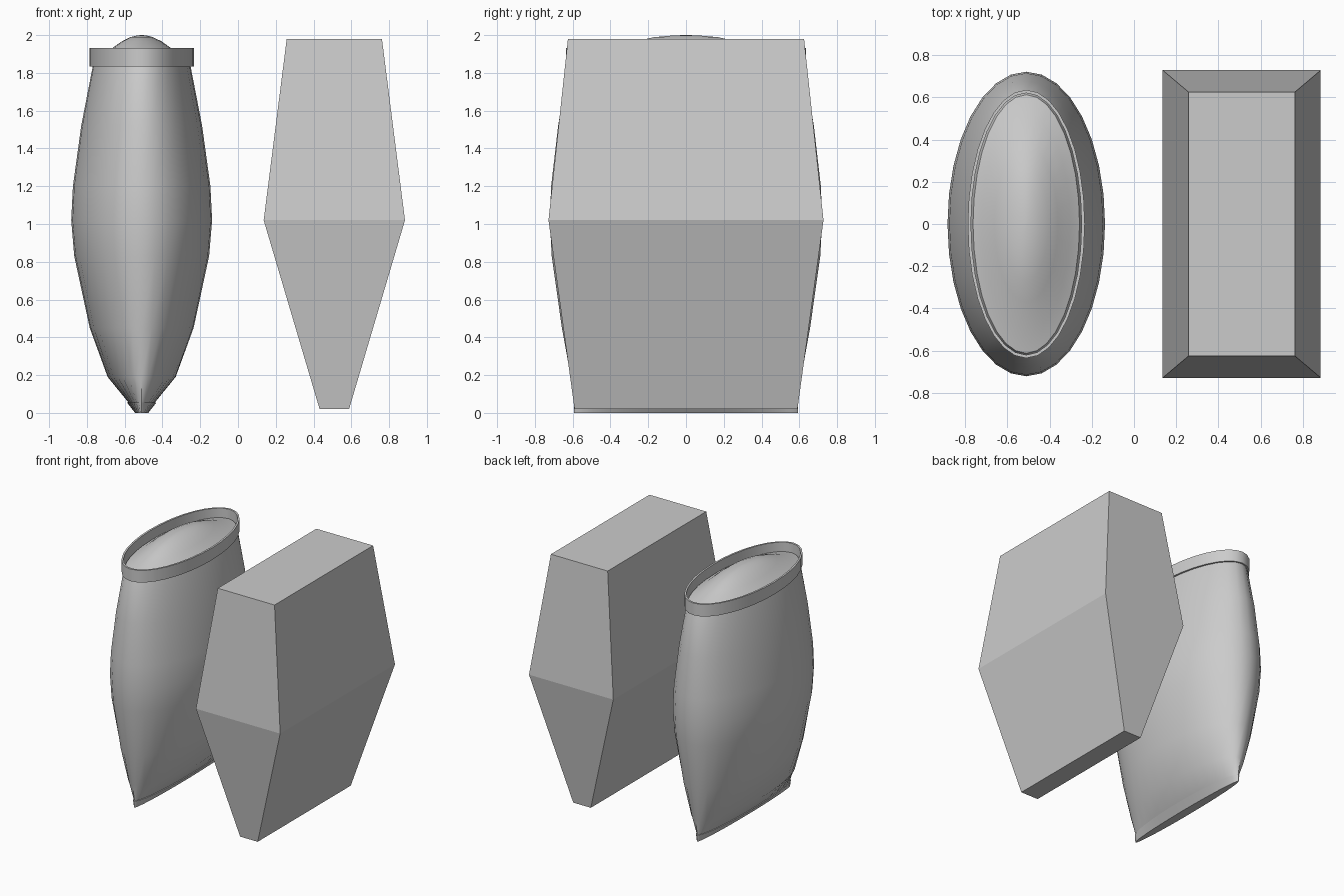
import bpy, math

if "Cube" in bpy.data.objects:
    bpy.data.objects.remove(bpy.data.objects["Cube"])


def loft(name, sections, sides, cx, cap=True, closed=False, smooth=True):
    """Skin stacked elliptical (or 4-sided rectangular) sections (half x, half y, z)."""
    verts, faces = [], []
    for hx, hy, z in sections:
        for i in range(sides):
            if sides == 4:
                u, v = ((-1, -1), (1, -1), (1, 1), (-1, 1))[i]
            else:
                a = 2 * math.pi * i / sides
                u, v = math.cos(a), math.sin(a)
            verts.append((cx + hx * u, hy * v, z))
    n = len(sections)
    for k in range(n if closed else n - 1):
        m = (k + 1) % n
        for i in range(sides):
            j = (i + 1) % sides
            faces.append((k * sides + i, k * sides + j, m * sides + j, m * sides + i))
    if cap and not closed:
        faces.append(tuple(reversed(range(sides))))
        faces.append(tuple(range((n - 1) * sides, n * sides)))
    mesh = bpy.data.meshes.new(name)
    mesh.from_pydata(verts, [], faces)
    obj = bpy.data.objects.new(name, mesh)
    bpy.context.collection.objects.link(obj)
    if smooth:
        bpy.ops.object.select_all(action='DESELECT')
        obj.select_set(True)
        bpy.context.view_layer.objects.active = obj
        bpy.ops.object.shade_smooth_by_angle(angle=math.radians(35))
    return obj


CX = 0.51

# Soft container: pinched bottom, bulging middle, domed contents at the top
loft("container_body", [
    (0.035, 0.585, 0.02), (0.07, 0.585, 0.055), (0.18, 0.61, 0.19),
    (0.275, 0.657, 0.45), (0.357, 0.711, 0.83), (0.373, 0.721, 1.02),
    (0.364, 0.714, 1.2), (0.32, 0.677, 1.52), (0.258, 0.622, 1.84),
    (0.252, 0.612, 1.86), (0.21, 0.51, 1.885), (0.15, 0.37, 1.935),
    (0.105, 0.27, 1.967), (0.06, 0.17, 1.989), (0.025, 0.07, 1.998),
    (0.004, 0.01, 2.0)], 32, -CX)

# Crimped seam along the bottom
loft("bottom_seam", [
    (0.035, 0.592, 0.0), (0.078, 0.592, 0.055), (0.065, 0.58, 0.057)], 32, -CX)

# Raised collar around the mouth
loft("collar", [
    (0.277, 0.635, 1.835), (0.277, 0.635, 1.932),
    (0.262, 0.62, 1.932), (0.262, 0.62, 1.835)], 32, -CX, closed=True)

# Simplified faceted block beside it
loft("faceted_block", [
    (0.078, 0.59, 0.02), (0.374, 0.728, 1.02), (0.252, 0.625, 1.98)],
    4, CX, smooth=False)
